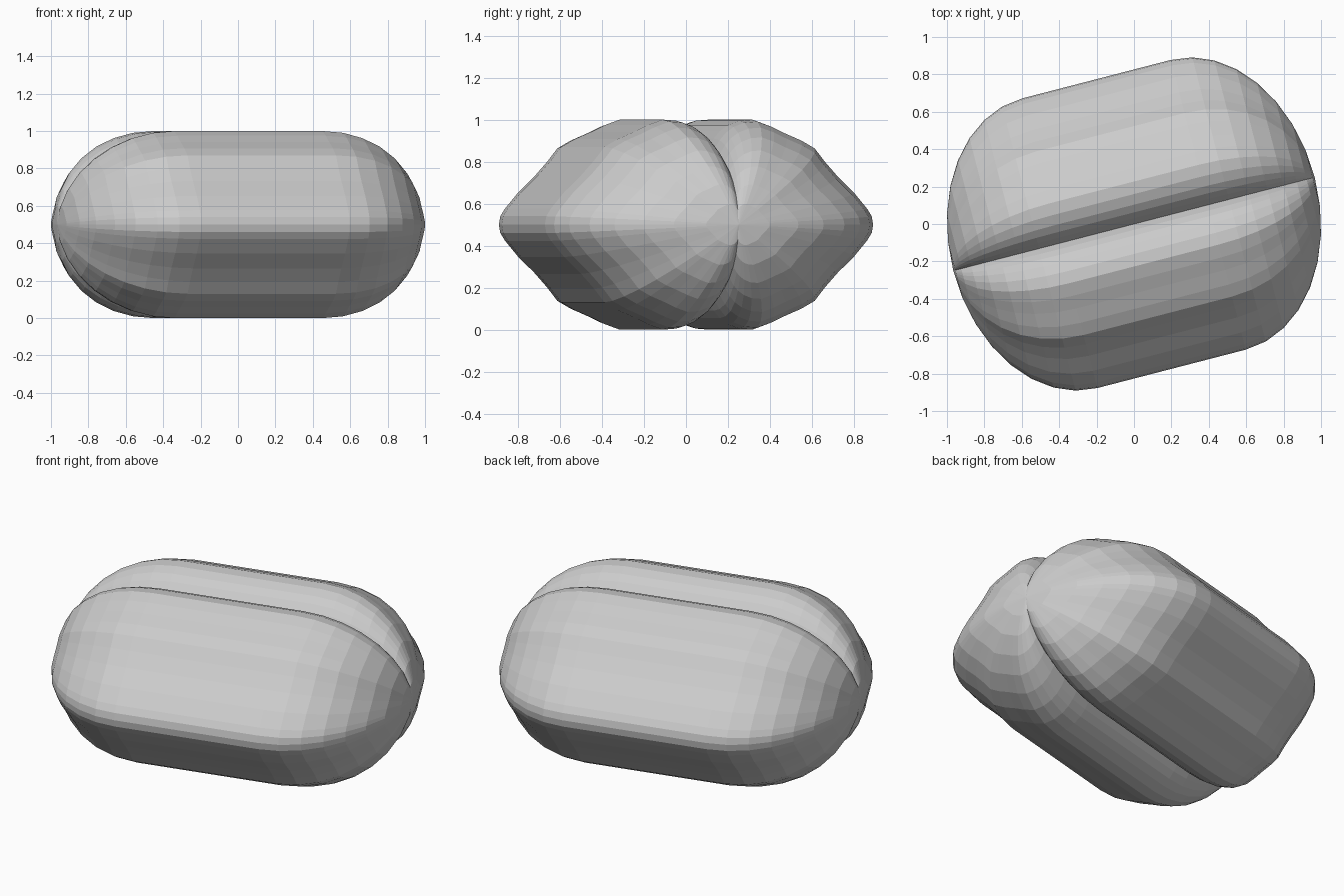
import bpy, bmesh, math
from mathutils import Matrix

if "Cube" in bpy.data.objects:
    bpy.data.objects.remove(bpy.data.objects["Cube"])

HALF = 0.41      # half length of the straight part
CAP = 0.588      # length of each rounded end
RINGS = 8        # rings per rounded end

# Quarter cross-section: side ridge up to the centre crease (across, up)
quarter = [(0.80, 0), (0.793, 0.04), (0.77, 0.077), (0.705, 0.154), (0.622, 0.234),
           (0.558, 0.305), (0.507, 0.37), (0.44, 0.408), (0.36, 0.442), (0.29, 0.475),
           (0.22, 0.50), (0.155, 0.495), (0.10, 0.474), (0.06, 0.445), (0.03, 0.41),
           (0.0, 0.36)]
upper = quarter + [(-v, z) for v, z in quarter[-2::-1]]
section = upper + [(v, -z) for v, z in upper[-2:0:-1]]

# Stations along the axis: (position, section scale)
cap = [(HALF + CAP * math.sin(a), math.cos(a))
       for a in (math.pi / 2 * i / RINGS for i in range(RINGS))]
stations = [(-u, s) for u, s in reversed(cap)] + cap

# Lofted bean body with pole-capped ends
bm = bmesh.new()
rings = [[bm.verts.new((u, v * s, z * s)) for v, z in section] for u, s in stations]
n = len(section)
for a, b in zip(rings, rings[1:]):
    for i in range(n):
        j = (i + 1) % n
        bm.faces.new((a[i], b[i], b[j], a[j]))
for ring, u in ((rings[0], -HALF - CAP), (rings[-1], HALF + CAP)):
    pole = bm.verts.new((u, 0, 0))
    for i in range(n):
        bm.faces.new((ring[i], ring[(i + 1) % n], pole))
bmesh.ops.recalc_face_normals(bm, faces=bm.faces)

# Turn the body in plan and stand it on the ground
bm.transform(Matrix.Translation((0, 0, 0.5)) @ Matrix.Rotation(math.radians(14.5), 4, 'Z'))
mesh = bpy.data.meshes.new("creased_bean")
bm.to_mesh(mesh)
bm.free()
obj = bpy.data.objects.new("creased_bean", mesh)
bpy.context.collection.objects.link(obj)
